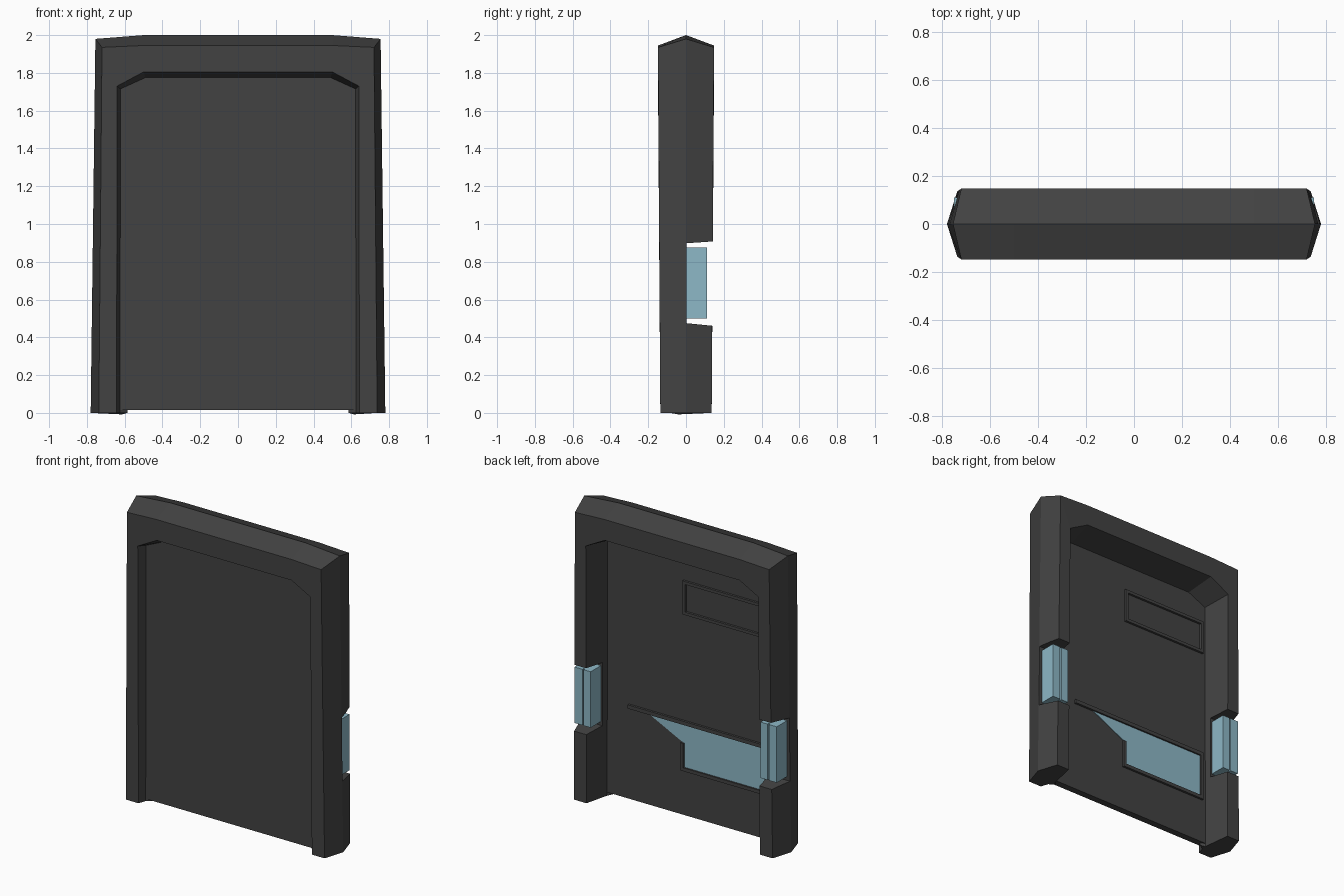
import bpy, bmesh

if "Cube" in bpy.data.objects:
    bpy.data.objects.remove(bpy.data.objects["Cube"])


def material(name, color):
    m = bpy.data.materials.new(name)
    m.diffuse_color = (*color, 1)
    m.use_nodes = True
    m.node_tree.nodes["Principled BSDF"].inputs["Base Color"].default_value = m.diffuse_color
    return m


DARK = material("dark_metal", (0.055, 0.055, 0.055))
BLUE = material("blue_glass", (0.27, 0.48, 0.57))


def make_object(name, bm, mat):
    bmesh.ops.recalc_face_normals(bm, faces=bm.faces[:])
    mesh = bpy.data.meshes.new(name)
    bm.to_mesh(mesh)
    bm.free()
    mesh.materials.append(mat)
    ob = bpy.data.objects.new(name, mesh)
    bpy.context.collection.objects.link(ob)
    return ob


def loft(name, rings, mat):
    """Skin a list of equal-length closed rings and cap both ends."""
    bm = bmesh.new()
    rows = [[bm.verts.new(p) for p in ring] for ring in rings]
    n = len(rows[0])
    for a, b in zip(rows, rows[1:]):
        for i in range(n):
            j = (i + 1) % n
            bm.faces.new((a[i], a[j], b[j], b[i]))
    bm.faces.new(rows[0])
    bm.faces.new(rows[-1])
    return make_object(name, bm, mat)


def plate(name, outline, y0, y1, mat):
    """Extrude an x-z outline along y."""
    return loft(name, [[(x, y, z) for x, z in outline] for y in (y0, y1)], mat)


def box(name, x0, x1, y0, y1, z0, z1, mat):
    return plate(name, [(x0, z0), (x1, z0), (x1, z1), (x0, z1)], y0, y1, mat)


# Door frame: one faceted section swept up a leg, over the top and down again
def section(apex, outer, inner, lip, tongue, d):
    at = lambda p, y: (p[0], y, p[1])
    back = (lip[0] - 0.012, lip[1] - 0.008)
    return [at(apex, 0), at(outer, d), at(inner, d), at(back, -0.04),
            at(tongue, -0.06), at(lip, -0.085), at(inner, -d), at(outer, -d)]


half = [
    section((0.78, 0), (0.737, 0), (0.643, 0), (0.625, 0), (0.585, 0), 0.136),
    section((0.755, 1.98), (0.72, 1.935), (0.64, 1.73), (0.622, 1.715), (0.585, 1.69), 0.148),
    section((0.5, 2.0), (0.5, 1.945), (0.5, 1.805), (0.49, 1.775), (0.475, 1.74), 0.148),
]
mirrored = [[(-x, y, z) for x, y, z in ring] for ring in reversed(half)]
frame = loft("door_frame", half + mirrored, DARK)

# Notches in the back of both legs
profile = [(0.002, 0.475), (0.2, 0.455), (0.2, 0.912), (0.002, 0.898)]
cutter = loft("notch_cutter", [[(x, y, z) for y, z in profile] for x in (-1, 1)], DARK)
cutter.hide_render = True
cutter.hide_viewport = True
mod = frame.modifiers.new("notches", "BOOLEAN")
mod.operation = "DIFFERENCE"
mod.solver = "EXACT"
mod.object = cutter

# Door panel with clipped upper corners
plate("door_panel", [(-0.63, 0.015), (0.63, 0.015), (0.63, 1.72), (0.495, 1.785),
                     (-0.495, 1.785), (-0.63, 1.72)], -0.085, -0.04, DARK)

# Lamps in the notches: two slabs per leg
for side, s in (("right", 1), ("left", -1)):
    for part, a, b in (("inner", 0.63, 0.682), ("outer", 0.692, 0.75)):
        box(f"lamp_{part}_{side}", s * a, s * b, 0, 0.11, 0.5, 0.875, BLUE)
    box(f"lamp_core_{side}", s * 0.68, s * 0.694, 0, 0.095, 0.5, 0.875, BLUE)

# Raised trim on the back of the panel: x0, x1, z0, z1
trims = {
    "label_rim_top": (-0.587, 0.045, 1.57, 1.59),
    "label_rim_bottom": (-0.587, 0.045, 1.365, 1.385),
    "label_rim_left": (0.025, 0.045, 1.385, 1.57),
    "label_rim_right": (-0.587, -0.567, 1.385, 1.57),
    "window_rail_top": (-0.587, 0.45, 0.625, 0.65),
    "window_rail_bottom": (-0.587, 0.06, 0.315, 0.338),
    "window_post_left": (0.038, 0.06, 0.338, 0.5),
    "window_post_right": (-0.587, -0.565, 0.338, 0.625),
}
for name, (x0, x1, z0, z1) in trims.items():
    box(name, x0, x1, -0.045, -0.025, z0, z1, DARK)

# Blue display with a slanted corner
plate("window_display", [(-0.57, 0.33), (0.045, 0.33), (0.045, 0.5),
                         (0.31, 0.63), (-0.57, 0.63)], -0.045, -0.036, BLUE)
